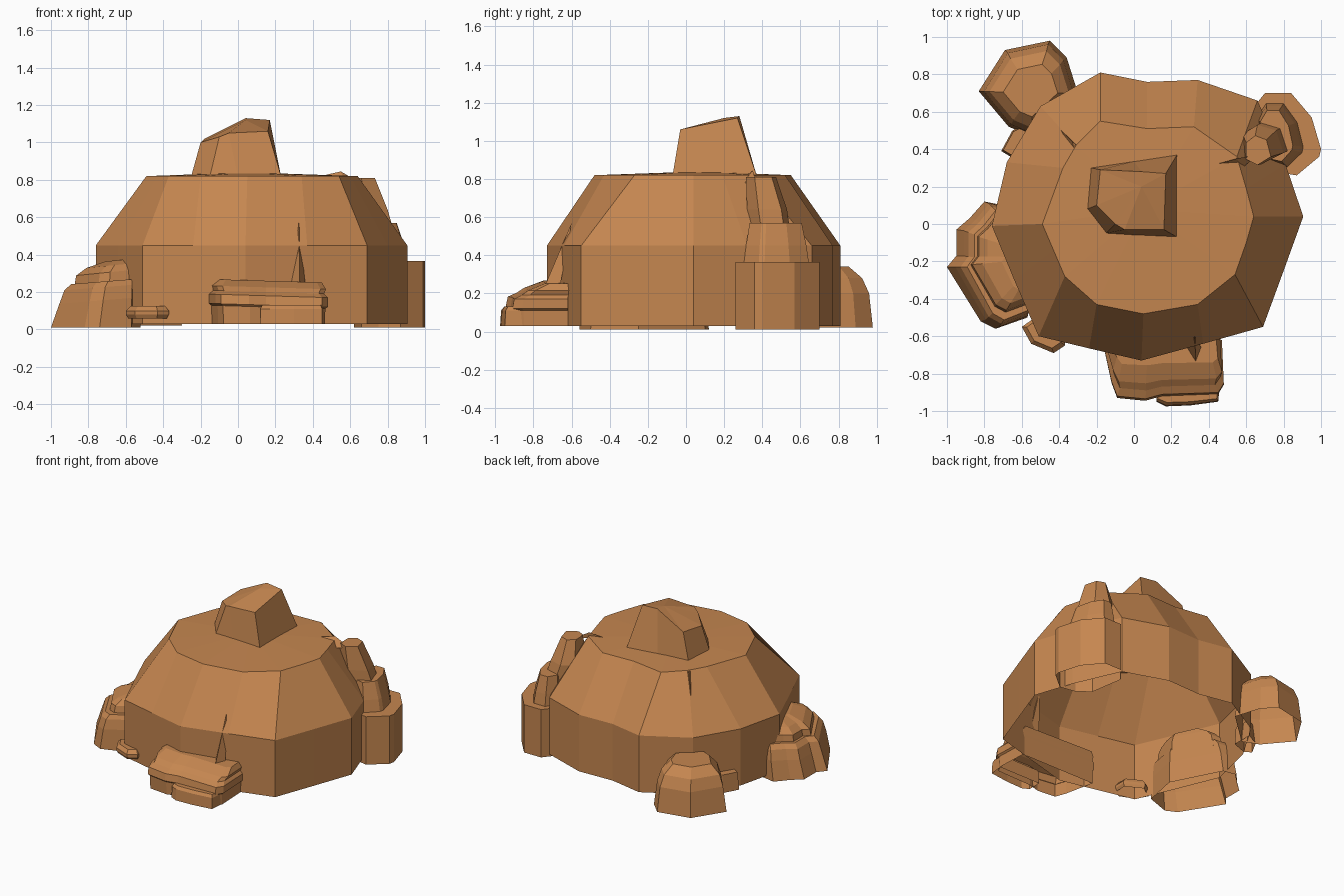
import bpy

mat = bpy.data.materials.new("brown_rock")
mat.diffuse_color = (0.56, 0.24, 0.08, 1)


def loft(name, rings, apex=None):
    """Skin equal-count 3D rings from the bottom up; the underside stays open."""
    n = len(rings[0])
    verts = [p for r in rings for p in r]
    faces = []
    for k in range(len(rings) - 1):
        for i in range(n):
            j = (i + 1) % n
            faces.append((k*n + i, k*n + j, k*n + n + j, k*n + n + i))
    top = (len(rings) - 1) * n
    if apex:
        verts.append(apex)
        faces += [(top + i, top + (i + 1) % n, len(verts) - 1) for i in range(n)]
    else:
        faces.append(tuple(range(top, top + n)))
    mesh = bpy.data.meshes.new(name)
    mesh.from_pydata(verts, [], faces)
    mesh.materials.append(mat)
    ob = bpy.data.objects.new(name, mesh)
    bpy.context.collection.objects.link(ob)
    return ob


def rock(name, outline, centre, tiers, tilt=(0, 0)):
    """Boulder: one outline scaled about a centre by tiers of (z, sx, sy)."""
    cx, cy = centre
    rings = []
    for z, sx, sy in tiers:
        ring = []
        for x, y in outline:
            px, py = cx + (x - cx)*sx, cy + (y - cy)*sy
            lean = (px - cx)*tilt[0] + (py - cy)*tilt[1] if z > 0.1 else 0
            ring.append((px, py, z + lean))
        rings.append(ring)
    return loft(name, rings)


def fin(name, a, b, c, tip):
    """Thin rock spike: a triangle base drawn to a tip."""
    return loft(name, [[a, b, c]], tip)


# Main dome, counter-clockwise
low = [(.905, .04), (.81, .32), (.66, .66), (.34, .77), (.07, .76), (-.18, .81),
       (-.50, .63), (-.68, .33), (-.76, -.01), (-.64, -.30), (-.51, -.60),
       (-.24, -.665), (.04, -.73), (.37, -.64), (.69, -.55), (.80, -.25)]
high = [(.64, .04), (.60, .19), (.55, .36), (.32, .52), (.07, .51), (-.18, .55),
        (-.31, .42), (-.38, .30), (-.49, 0), (-.43, -.14), (-.37, -.28),
        (-.20, -.43), (.05, -.48), (.34, -.43), (.54, -.27), (.60, -.10)]
loft("dome", [[(x, y, .03) for x, y in low], [(x, y, .45) for x, y in low],
              [(x, y, .82) for x, y in high]], (.05, .08, .84))

# Peak stone on the summit
loft("peak_stone", [
    [(-.25, .08, .82), (-.15, -.05, .82), (.0, -.06, .82), (.23, -.07, .82),
     (.23, .37, .82), (.0, .335, .82), (-.23, .30, .82)],
    [(-.20, .10, 1.0), (-.10, 0, 1.03), (-.05, -.03, 1.05), (.16, -.03, 1.06),
     (.17, .27, 1.12), (.04, .28, 1.13), (-.18, .29, 1.02)]], (.04, .2, 1.12))

# Stepped stack on the right
right = [(.99, .36), (1.0, .40), (.95, .57), (.84, .70), (.70, .70), (.62, .60),
         (.66, .35), (.75, .28), (.87, .26)]
rock("right_stack_base", right, (.76, .47), [(.01, 1, 1), (.365, 1, 1)])
rock("right_stack_middle", right, (.72, .455),
     [(.35, .67, .78), (.45, .60, .72), (.57, .46, .62)])
spike = [(.84, .40), (.80, .52), (.70, .55), (.62, .50), (.62, .38), (.72, .34)]
loft("right_stack_spike", [[(x, y, .50) for x, y in spike],
     [(x - .04, y - .02, .64) for x, y in spike],
     [(.66 + (x - .72)*.6, .39 + (y - .44)*.75, .81) for x, y in spike]])

# Back left boulder with a small pebble beside it
rock("back_left_boulder",
     [(-.30, .70), (-.36, .89), (-.45, .98), (-.69, .93), (-.83, .71), (-.67, .52), (-.55, .47)],
     (-.54, .70), [(.02, 1, 1), (.20, .90, .93), (.28, .80, .80), (.34, .55, .55)])
rock("back_left_pebble", [(-.55, .40), (-.55, .55), (-.65, .50), (-.71, .39), (-.66, .36)],
     (-.6, .44), [(.03, 1, 1), (.16, .9, .9)])

# Layered ledge on the left
left = [(-.70, .10), (-.80, .12), (-.88, .03), (-.95, -.03), (-.95, -.17), (-1.0, -.23),
        (-.82, -.52), (-.74, -.56), (-.57, -.50), (-.52, -.25)]
rock("left_ledge_base", left, (-.55, -.22),
     [(.01, 1, 1), (.17, .90, .97), (.24, .84, .92), (.27, .76, .86)], (.08, 0))
rock("left_ledge_top", left, (-.55, -.18),
     [(.22, .74, .80), (.32, .70, .74), (.355, .58, .64), (.38, .35, .45)], (.1, 0))
rock("left_pebble", [(-.50, -.48), (-.60, -.55), (-.55, -.64), (-.43, -.69), (-.37, -.65), (-.37, -.55)],
     (-.47, -.56), [(.06, .9, .9), (.08, 1, 1), (.10, 1, 1), (.125, .8, .8)])

# Layered ledge at the front
front = [(-.17, -.62), (-.12, -.85), (-.09, -.93), (.06, -.945), (.15, -.92),
         (.45, -.91), (.48, -.86), (.47, -.62)]
rock("front_ledge", front, (.16, -.60),
     [(.03, .95, .96), (.12, .96, .97), (.13, 1, 1), (.18, 1, .97), (.20, .94, .84),
      (.225, .97, .73), (.26, .90, .45)], (-.03, 0))
rock("front_ledge_step", [(.12, -.85), (.12, -.95), (.17, -.975), (.30, -.97), (.45, -.95), (.46, -.85)],
     (.29, -.87), [(.03, 1, 1), (.11, 1, .95), (.13, .95, .8)])

# Spikes breaking the dome surface
fin("front_fin", (.28, -.66, .24), (.36, -.66, .24), (.33, -.74, .24), (.325, -.60, .57))
fin("back_left_fin", (-.39, .50, .68), (-.31, .36, .80), (-.25, .38, .80), (-.33, .44, .82))
fin("right_fin", (.44, .32, .82), (.58, .30, .78), (.66, .37, .78), (.55, .35, .845))
